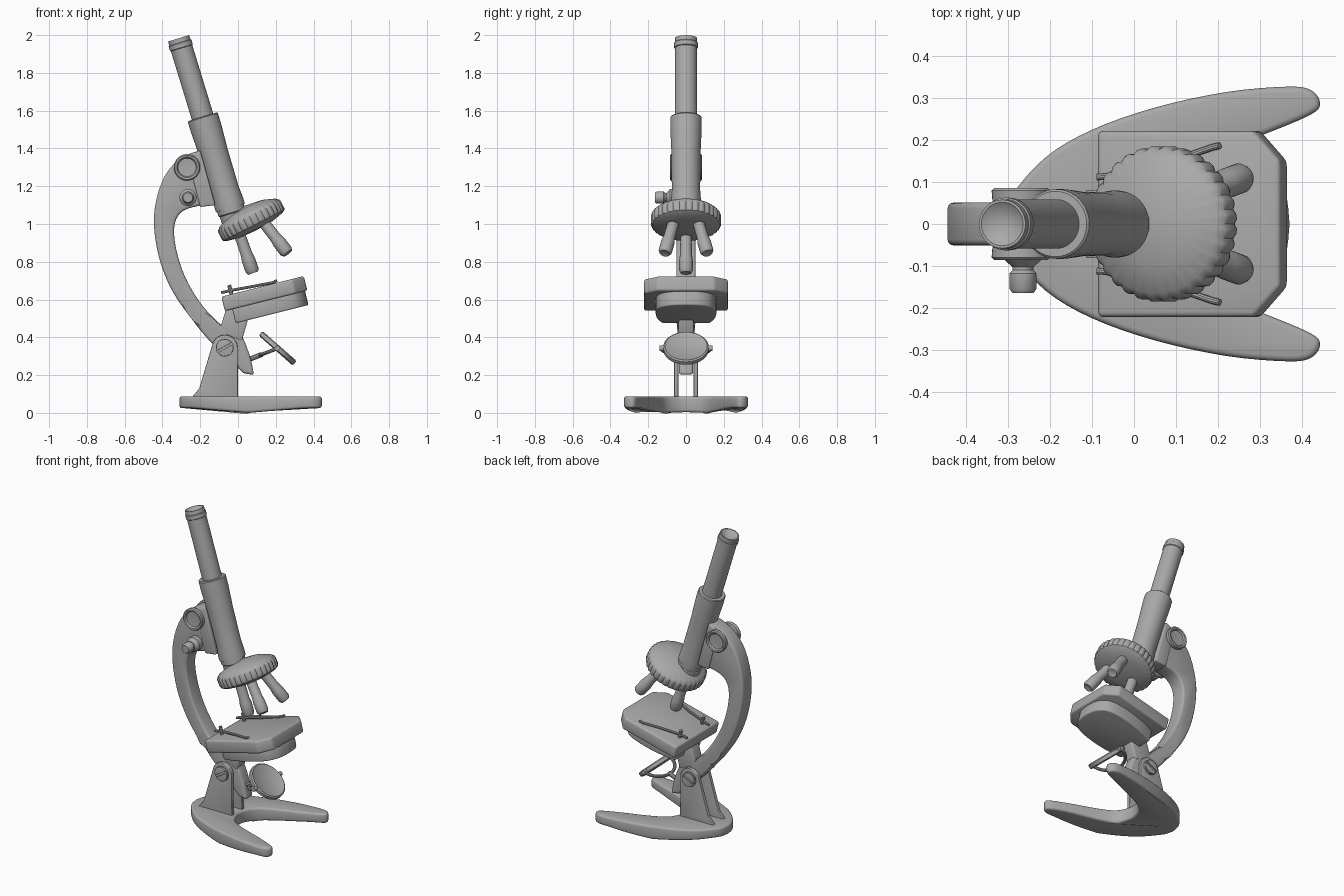
import bpy, bmesh
from math import sin, cos, pi, radians
from mathutils import Matrix, Vector
from mathutils.geometry import interpolate_bezier

if "Cube" in bpy.data.objects:
    bpy.data.objects.remove(bpy.data.objects["Cube"])

COLOUR = (0.4, 0.4, 0.4, 1)
grey = bpy.data.materials.new("grey_metal")
grey.use_nodes = True
grey.diffuse_color = COLOUR
grey.node_tree.nodes["Principled BSDF"].inputs["Base Color"].default_value = COLOUR

UPRIGHT = Matrix.Rotation(pi / 2, 4, 'X')   # outline drawn in x, z


def finish(obj, bevel=0):
    """Apply bevel, give the material and smooth shading."""
    if obj.name not in bpy.context.collection.objects:
        bpy.context.collection.objects.link(obj)
    obj.data.materials.append(grey)
    if bevel:
        mod = obj.modifiers.new("bevel", 'BEVEL')
        mod.width, mod.segments, mod.limit_method = bevel, 3, 'ANGLE'
        mod.angle_limit = radians(40)
    bpy.ops.object.select_all(action='DESELECT')
    obj.select_set(True)
    bpy.context.view_layer.objects.active = obj
    bpy.ops.object.convert(target='MESH')
    bpy.ops.object.shade_smooth_by_angle(angle=radians(35))
    return obj


def to_object(name, bm):
    bmesh.ops.recalc_face_normals(bm, faces=bm.faces)
    mesh = bpy.data.meshes.new(name)
    bm.to_mesh(mesh)
    bm.free()
    return bpy.data.objects.new(name, mesh)


def lathe(name, profile, origin, axis, segments=40, knurl=None):
    """Turn (radius, height) points around an axis; knurl notches the widest rings."""
    bm = bmesh.new()
    rings = []
    for r, z in profile:
        if r == 0:
            rings.append([bm.verts.new((0, 0, z))] * segments)
            continue
        ring = []
        for i in range(segments):
            k = r * (0.965 if knurl and r >= knurl and i % 3 == 0 else 1)
            a = 2 * pi * i / segments
            ring.append(bm.verts.new((k * cos(a), k * sin(a), z)))
        rings.append(ring)
    for low, high in zip(rings, rings[1:]):
        for i in range(segments):
            j = (i + 1) % segments
            bm.faces.new(dict.fromkeys((low[i], low[j], high[j], high[i])))
    turn = Vector(axis).to_track_quat('Z', 'Y').to_matrix().to_4x4()
    bm.transform(Matrix.Translation(origin) @ turn)
    return finish(to_object(name, bm))


def slab(name, outline, low, high, matrix=Matrix(), bevel=0.008, shape=None):
    """Extrude a flat outline; shape may adjust each vertex before placing."""
    bm = bmesh.new()
    face = bm.faces.new([bm.verts.new((x, y, low)) for x, y in outline])
    new = bmesh.ops.extrude_face_region(bm, geom=[face])["geom"]
    top = [v for v in new if isinstance(v, bmesh.types.BMVert)]
    bmesh.ops.translate(bm, verts=top, vec=(0, 0, high - low))
    if shape:
        for v in bm.verts:
            shape(v.co)
    bm.transform(matrix)
    return finish(to_object(name, bm), bevel)


def rod(name, points, radius):
    curve = bpy.data.curves.new(name, 'CURVE')
    curve.dimensions, curve.bevel_depth = '3D', radius
    curve.bevel_resolution, curve.use_fill_caps = 3, True
    line = curve.splines.new('POLY')
    line.points.add(len(points) - 1)
    for p, co in zip(line.points, points):
        p.co = (*co, 1)
    return finish(bpy.data.objects.new(name, curve))


def flow(points, steps=5):
    """Smooth curve through the given points."""
    p = [Vector(q) for q in points]
    p = [p[0]] + p + [p[-1]]
    out = []
    for a, b, c, d in zip(p, p[1:], p[2:], p[3:]):
        out += interpolate_bezier(b, b + (c - a) / 6, c - (d - b) / 6, c, steps)[:-1]
    return [q[:2] for q in out + [p[-1]]]


def arc(cx, cy, r, start, end, n=16):
    angles = [radians(start + (end - start) * i / n) for i in range(n + 1)]
    return [(cx + r * cos(a), cy + r * sin(a)) for a in angles]


def mirrored(half):
    return half + [(x, -y) for x, y in reversed(half) if abs(y) > 1e-5]


# Horseshoe base with a slightly crowned underside
foot = flow([(-.31, 0), (-.29, .07), (-.21, .16), (-.1, .225), (.05, .278), (.22, .315),
             (.37, .328), (.425, .318), (.444, .287), (.42, .26), (.3, .21), (.16, .16),
             (.06, .11), (.02, .05), (.01, 0)])


def crown(co):
    if co.z < 0.05:
        co.z = 0.025 * min(1, abs(co.x - 0.05) / 0.3)


slab("base", mirrored(foot), 0, .088, bevel=.014, shape=crown)

# Curved arm, narrower where it passes between the pillars
outer = flow([(-.2, 1.39), (-.31, 1.345), (-.4, 1.23), (-.445, 1.04), (-.42, .83),
              (-.35, .65), (-.24, .49), (-.13, .36), (.03, .21)])
inner = flow([(.085, .2), (.06, .31), (.005, .43), (-.08, .46), (-.19, .57), (-.28, .72),
              (-.33, .88), (-.335, 1.0), (-.29, 1.07), (-.19, 1.1)])


def narrow(co):
    co.z *= 0.74 if co.y < 0.5 else 1


slab("arm", outer + inner, -.051, .051, UPRIGHT, .015, narrow)
slab("rack_block", [(-.27, 1.36), (-.2, 1.39), (-.12, 1.1), (-.2, 1.09)], -.058, .058, UPRIGHT)

# Pillars, hinge screws with slots, and focus knobs
pivot = (-.07, .345)
pillar = [(-.25, .075), (0, .075)] + arc(*pivot, .068, 0, 165) + [(-.205, .13)]
for side, label in ((1, "left"), (-1, "right")):
    slab(label + "_pillar", pillar, *sorted((-.04 * side, -.063 * side)), UPRIGHT, .004)
    lathe(label + "_screw", [(0, 0), (.047, 0), (.047, .012), (0, .012)],
          (pivot[0], side * .06, pivot[1]), (0, side, 0))
    for start in (38, 218):
        slab(label + "_screw_half", arc(*pivot, .045, start, start + 164),
             *sorted((-.07 * side, -.08 * side)), UPRIGHT, .002)
    lathe(label + "_coarse_knob",
          [(0, 0), (.05, 0), (.05, .02), (.068, .026), (.07, .05), (.064, .056),
           (.054, .054), (.048, .044), (0, .04)],
          (-.27, side * .03, 1.3), (0, side, 0))
lathe("fine_knob", [(0, 0), (.045, 0), (.045, .035), (.025, .053), (.025, .06), (.032, .068),
                    (.032, .105), (.025, .115), (0, .115)], (-.265, -.05, 1.14), (0, -1, 0))

# Tilted tube: barrel and eyepiece
tilt = (-sin(radians(17)), 0, cos(radians(17)))
tube_foot = (-.04, 0, 1.085)
lathe("barrel", [(0, -.08), (.068, -.08), (.068, -.03), (.074, -.025), (.074, 0), (.08, 0),
                 (.08, .03), (.075, .1), (.077, .3), (.083, .44), (.083, .5), (.078, .505),
                 (0, .505)], tube_foot, tilt)
lathe("eyepiece", [(0, .5), (.059, .5), (.059, .885), (.063, .888), (.063, .912),
                   (.059, .916), (.058, .939), (.052, .939), (0, .9)], tube_foot, tilt)

# Revolving nosepiece with a knurled rim, and three objectives
lathe("nosepiece", [(0, -.06), (.1, -.055), (.165, -.04), (.182, -.03), (.186, -.02),
                    (.186, .02), (.182, .03), (.165, .045), (.1, .07), (0, .085)],
      (.07, 0, 1.02), (-.45, 0, .89), 96, .18)
for name, start, end in (("rear_objective", (.01, 0, .94), (.08, 0, .74)),
                         ("left_objective", (.135, .065, 1.01), (.263, .113, .845)),
                         ("right_objective", (.135, -.065, 1.01), (.263, -.113, .845))):
    way = Vector(end) - Vector(start)
    n = way.length
    lathe(name, [(0, 0), (.03, 0), (.031, n * .5), (.036, n * .65), (.036, n - .015),
                 (.028, n), (.018, n), (0, n - .01)], start, way, 28)

# Tilted stage, its lower housing and the bracket to the arm
stage = Matrix.Translation((.13, 0, .67)) @ Matrix.Rotation(radians(-14), 4, 'Y')
slab("stage", mirrored([(-.225, .222), (.16, .222), (.225, .15)]), -.08, 0, stage, .012)
slab("stage_housing", mirrored(flow([(-.185, .13), (-.08, .155), (.05, .16), (.15, .14),
                                     (.2, .08), (.212, 0)])), -.155, -.07, stage)
slab("stage_bracket", [(-.1, .43), (.02, .38), (.06, .52), (-.06, .56)], -.04, .04, UPRIGHT)

# Stage clips on short posts
for side, label in ((1, "left"), (-1, "right")):
    path = [(-.17, .115 * side, -.01), (-.17, .115 * side, .05)]
    rod(label + "_clip_post", [stage @ Vector(p) for p in path], .011)
    path = [(-.22, .112 * side, .02), (-.17, .116 * side, .02), (-.05, .145 * side, .012),
            (.06, .183 * side, .006), (.08, .187 * side, .012)]
    rod(label + "_clip", [stage @ Vector(p) for p in path], .008)

# Round mirror on a forked stem
hub = Vector((.21, 0, .342))
lathe("mirror", [(0, -.016), (.11, -.016), (.12, -.01), (.12, .01), (.112, .016), (.106, .012),
                 (0, .012)], hub, (.66, 0, .75), 48)
back = Vector((-.93, 0, -.36))
ring = [hub + back * .1 * sin(a) + Vector((0, .13 * cos(a), 0))
        for a in (pi * i / 20 for i in range(21))]
rod("mirror_fork", ring, .01)
rod("mirror_stem", [(.05, 0, .28), hub + back * .09], .014)
for side, label in ((1, "left"), (-1, "right")):
    lathe(label + "_mirror_pin", [(0, 0), (.014, 0), (.014, .03), (0, .03)],
          hub + Vector((0, side * .11, 0)), (0, side, 0), 16)
